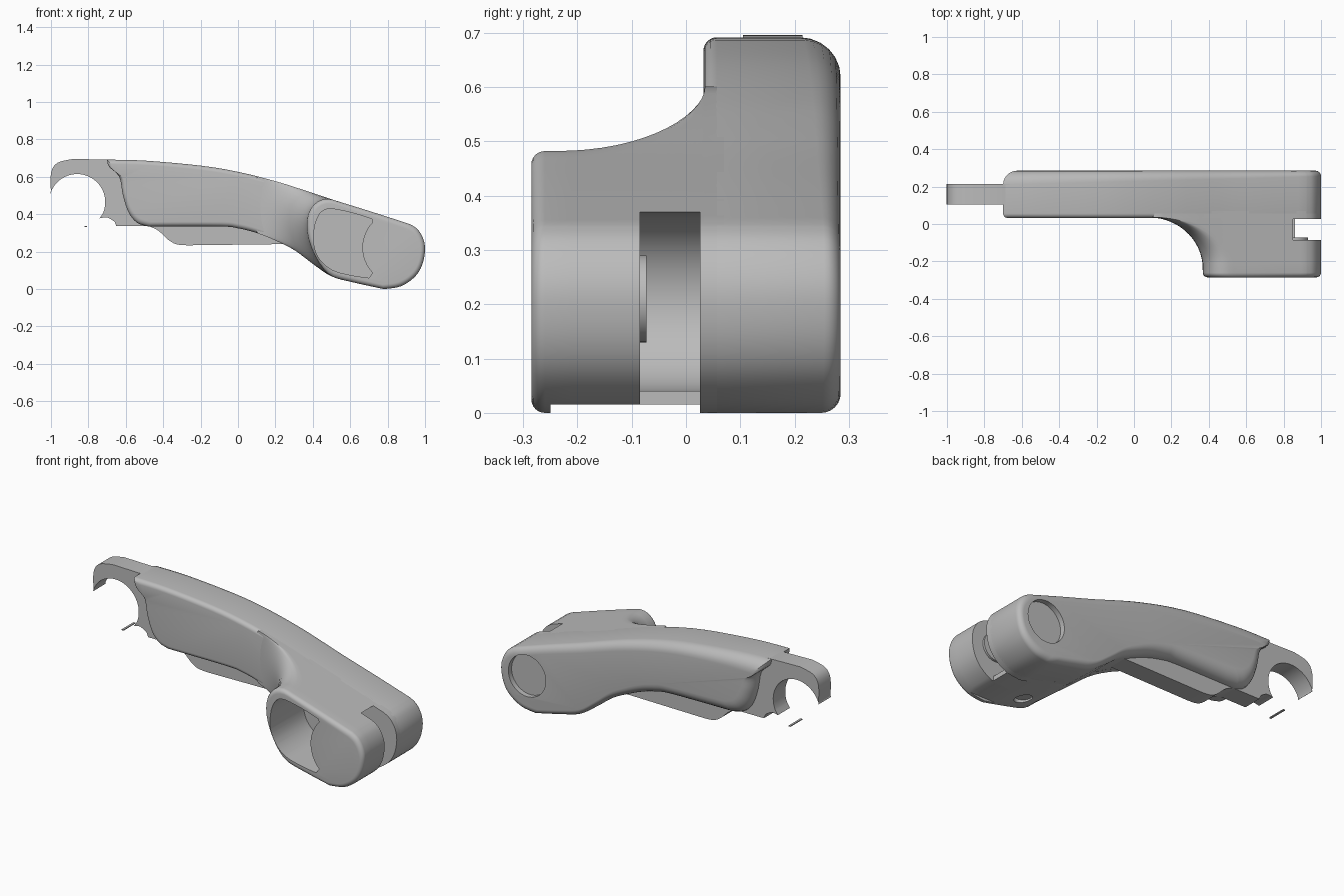
import bpy, bmesh, math
from mathutils import Vector

cube = bpy.data.objects.get("Cube")
if cube:
    bpy.data.objects.remove(cube, do_unlink=True)

grey = bpy.data.materials.new("grey_plastic")
grey.use_nodes = True
COLOUR = (0.5, 0.5, 0.5, 1)
grey.diffuse_color = COLOUR
grey.node_tree.nodes["Principled BSDF"].inputs["Base Color"].default_value = COLOUR


def spline(points, steps=4):
    """Smooth curve through the points, ends included."""
    p = [points[0]] + list(points) + [points[-1]]
    out = []
    for a, b, c, d in zip(p, p[1:], p[2:], p[3:]):
        a, b, c, d = map(Vector, (a, b, c, d))
        for i in range(steps):
            t = i / steps
            out.append(b + (c - a) * t / 2 + (2 * a - 5 * b + 4 * c - d) * t**2 / 2
                       + (3 * b - a - 3 * c + d) * t**3 / 2)
    return out + [Vector(points[-1])]


def height(curve, x):
    """Height of an x-sorted curve at x, held flat past its ends."""
    if x <= curve[0].x:
        return curve[0].y
    for a, b in zip(curve, curve[1:]):
        if x <= b.x:
            return a.y + (b.y - a.y) * (x - a.x) / (b.x - a.x)
    return curve[-1].y


def loft(name, rings):
    bm = bmesh.new()
    rows = [[bm.verts.new(p) for p in ring] for ring in rings]
    n = len(rows[0])
    for a, b in zip(rows, rows[1:]):
        for i in range(n):
            j = (i + 1) % n
            bm.faces.new((a[i], a[j], b[j], b[i]))
    bm.faces.new(rows[0])
    bm.faces.new(rows[-1])
    bmesh.ops.recalc_face_normals(bm, faces=bm.faces)
    mesh = bpy.data.meshes.new(name)
    bm.to_mesh(mesh)
    bm.free()
    obj = bpy.data.objects.new(name, mesh)
    bpy.context.collection.objects.link(obj)
    mesh.materials.append(grey)
    return obj


def prism(name, outline, y0, y1):
    return loft(name, [[(x, y, z) for x, z in outline] for y in (y0, y1)])


def box(x0, x1, z0, z1):
    return [(x0, z0), (x1, z0), (x1, z1), (x0, z1)]


def circle(cx, cz, r, start=0, end=360, n=48):
    angles = [math.radians(start + (end - start) * i / n) for i in range(n + (end - start < 360))]
    return [(cx + r * math.cos(a), cz + r * math.sin(a)) for a in angles]


def cut(obj, cutter):
    mod = obj.modifiers.new("cut", "BOOLEAN")
    mod.operation, mod.solver, mod.object = "DIFFERENCE", "EXACT", cutter
    bpy.context.view_layer.objects.active = obj
    bpy.ops.object.modifier_apply(modifier=mod.name)
    bpy.data.objects.remove(cutter, do_unlink=True)


# Side curves shared by the arm and the wide head
top = spline([(-0.7, 0.692), (-0.5, 0.687), (-0.2, 0.66), (0, 0.627), (0.2, 0.577),
              (0.35, 0.53), (0.5, 0.48), (0.7, 0.418), (0.92, 0.347)])
bottom = spline([(-0.48, 0.335), (-0.1, 0.335), (0, 0.325), (0.1, 0.3), (0.2, 0.26),
                 (0.3, 0.21), (0.4, 0.135), (0.5, 0.068), (0.62, 0.035), (0.78, 0)])
nose = spline([(0.92, 0.347), (0.96, 0.32), (0.99, 0.27), (1, 0.21), (0.985, 0.13),
               (0.945, 0.065), (0.87, 0.015), (0.78, 0)])


def rounded_rim(outline, left, y, side, radius):
    """Rings that roll the outline over onto the flat face at y."""
    rings = []
    for k in range(7):
        a = math.radians(15 * k)
        ring = []
        for x, z in outline:
            u = (x - left) / (1 - left)
            r = radius(u)
            d = r * (1 - math.cos(a))
            hi, lo = height(top, x), height(bottom, x)
            mid, half = (hi + lo) / 2, (hi - lo) / 2
            ring.append((x + d * (1 - 2 * u), y - side * r * (1 - math.sin(a)),
                         mid + (z - mid) * (1 - d / half)))
        rings.append(ring)
    return rings


# Long arm with its curved end step and rounded rims
step = spline([(-0.48, 0.335), (-0.54, 0.355), (-0.585, 0.41), (-0.615, 0.5),
               (-0.635, 0.6), (-0.69, 0.655), (-0.7, 0.692)])
arm_outline = top[:-1] + nose[:-1] + bottom[:0:-1] + step[:-1]
front = rounded_rim(arm_outline, -0.7, 0.032, -1, lambda u: 0.025)
back = rounded_rim(arm_outline, -0.7, 0.285, 1, lambda u: 0.075 - 0.045 * u)
arm = loft("arm", front[::-1] + back)
cut(arm, prism("recess_cutter", circle(0.82, 0.215, 0.12), 0.255, 0.4))


# Wide head that sweeps forward out of the arm
def head_outline(left, w):
    n = 16
    end = left + w
    pts = []
    for i in range(n + 1):
        a = math.pi * (i / n - 0.5)
        x = left + w * (1 - math.cos(a))
        hi, lo = height(top, x), height(bottom, x)
        pts.append((x, (hi + lo) / 2 + (hi - lo) / 2 * math.sin(a)))
    pts += [(x, height(top, x)) for x in (end + (0.92 - end) * i / n for i in range(1, n))]
    pts += [tuple(p) for p in nose]
    pts += [(x, height(bottom, x)) for x in (0.78 + (end - 0.78) * i / n for i in range(1, n))]
    return pts


rings = [[(x, 0.07, z) for x, z in head_outline(0.08, 0.03)]]
for i in range(15):
    a = math.radians(6 * i)
    y = -0.24 + 0.275 * math.cos(a)
    rings.append([(x, y, z) for x, z in
                  head_outline(0.08 + 0.288 * math.sin(a), 0.03 + 0.11 * math.sin(a))])
rings += rounded_rim(head_outline(0.368, 0.14), 0.368, -0.285, -1, lambda u: 0.025)
head = loft("head", rings)

# Front pocket, end slot and underside relief
pocket = spline([(0.7, 0.06), (0.6, 0.075), (0.5, 0.105), (0.43, 0.17), (0.405, 0.26),
                 (0.42, 0.37), (0.475, 0.428), (0.6, 0.41), (0.715, 0.375)])
pocket += [Vector(p) for p in circle(0.86, 0.222, 0.195, 136, 224, 12)]
cut(head, prism("pocket_cutter", pocket, -0.4, 0.02))
cut(head, prism("barrel_cutter", circle(0.85, 0.205, 0.165), -0.085, 0.026))
cut(head, prism("slot_cutter", box(0.86, 1.2, -0.1, 0.37), -0.085, 0.026))
cut(head, prism("relief_cutter", box(0.5, 1.2, -0.1, 0.015), -0.25, 0.026))
hole = [[(x, y, z) for x, y in circle(0.6, -0.16, 0.048)] for z in (-0.1, 0.06)]
cut(head, loft("hole_cutter", hole))
pivot_boss = prism("pivot_boss", circle(0.85, 0.21, 0.08), -0.09, -0.073)

# Flat hook at the narrow end
hook = spline([(-1, 0.51), (-1, 0.62), (-0.965, 0.675), (-0.88, 0.696)])
hook += [(-0.6, 0.69), (-0.4, 0.6), (-0.4, 0.336), (-0.65, 0.336)]
hook += spline([(-0.66, 0.36), (-0.7, 0.383), (-0.74, 0.378)])
hook += circle(-0.86, 0.465, 0.15, -25, 162)
hook_plate = prism("hook_plate", [tuple(p) for p in hook], 0.105, 0.215)

# Low rail under the arm, and the small loose strip by the hook
rail = spline([(-0.5, 0.345), (-0.43, 0.315), (-0.375, 0.265), (-0.33, 0.24), (-0.27, 0.234)])
rail += [Vector(p) for p in ((0.2, 0.24), (0.28, 0.24), (0.2, 0.4), (-0.5, 0.4))]
under_rail = prism("under_rail", rail, 0.105, 0.215)
strip = prism("loose_strip", box(-0.82, -0.808, 0.331, 0.336), 0.105, 0.215)

# Smooth shading with sharp edges kept
bpy.ops.object.select_all(action="DESELECT")
for obj in (arm, head, pivot_boss, hook_plate, under_rail, strip):
    obj.select_set(True)
bpy.context.view_layer.objects.active = arm
bpy.ops.object.shade_smooth_by_angle(angle=math.radians(35))
